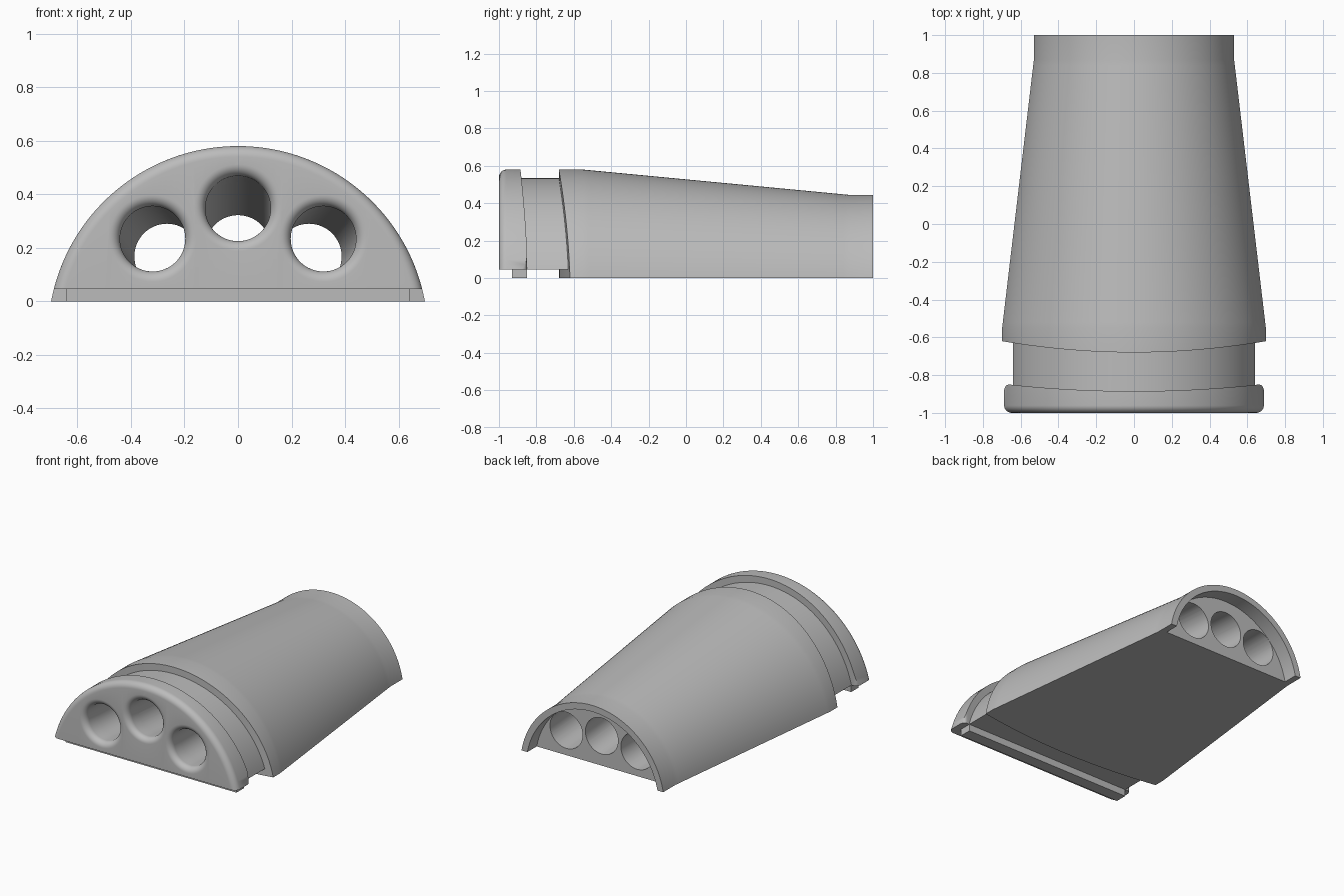
import bpy, bmesh, math
from mathutils import Vector

cube = bpy.data.objects.get("Cube")
if cube:
    bpy.data.objects.remove(cube, do_unlink=True)

grey = bpy.data.materials.new("plain grey")
grey.use_nodes = True
grey.diffuse_color = (0.5, 0.5, 0.5, 1)
grey.node_tree.nodes["Principled BSDF"].inputs["Base Color"].default_value = (0.5, 0.5, 0.5, 1)


def finish(name, bm):
    bmesh.ops.remove_doubles(bm, verts=bm.verts, dist=1e-5)
    bmesh.ops.recalc_face_normals(bm, faces=bm.faces)
    mesh = bpy.data.meshes.new(name)
    bm.to_mesh(mesh)
    bm.free()
    mesh.materials.append(grey)
    ob = bpy.data.objects.new(name, mesh)
    bpy.context.collection.objects.link(ob)
    return ob


def arc(width, height):
    """Radius and centre height of an arch with this half width and height."""
    radius = (width ** 2 + height ** 2) / (2 * height)
    return radius, height - radius


def loft(name, sections, base, segs=72):
    """Arched solid; each section is (y or function of x, radius, centre z)."""
    bm = bmesh.new()
    rows = []
    for y, radius, cz in sections:
        limit = math.acos((base - cz) / radius)
        top, bottom = [], []
        for i in range(segs + 1):
            a = limit * (2 * i / segs - 1)
            x = radius * math.sin(a)
            depth = y(x) if callable(y) else y
            top.append(bm.verts.new((x, depth, cz + radius * math.cos(a))))
            bottom.append(bm.verts.new((x, depth, base)))
        rows.append((top, bottom))
    for (t0, b0), (t1, b1) in zip(rows, rows[1:]):
        for i in range(segs):
            bm.faces.new((t0[i], t0[i + 1], t1[i + 1], t1[i]))
            bm.faces.new((b0[i], b1[i], b1[i + 1], b0[i + 1]))
    for t, b in (rows[0], rows[-1]):
        for i in range(segs):
            if 0 < i < segs - 1:
                bm.faces.new((t[i], b[i], b[i + 1], t[i + 1]))
            elif i == 0:
                bm.faces.new((t[0], b[1], t[1]))
            else:
                bm.faces.new((t[i], b[i], t[i + 1]))
    # Collapse the end columns onto the arch feet
    bmesh.ops.remove_doubles(bm, verts=bm.verts, dist=1e-5)
    bmesh.ops.dissolve_degenerate(bm, edges=bm.edges, dist=1e-6)
    return finish(name, bm)


def cut(ob, *cutters):
    for c in cutters:
        mod = ob.modifiers.new("cut", "BOOLEAN")
        mod.operation, mod.solver, mod.object = "DIFFERENCE", "EXACT", c
    bpy.context.view_layer.update()
    graph = bpy.context.evaluated_depsgraph_get()
    mesh = bpy.data.meshes.new_from_object(ob.evaluated_get(graph))
    ob.modifiers.clear()
    ob.data = mesh


def body_front(x):
    return -0.68 + 0.06 * (x / 0.7) ** 2


def flange_back(x):
    t = min(1, max(0, (abs(x) - 0.66) / 0.025))
    return -0.885 + 0.038 * (x / 0.685) ** 2 - 0.03 * (1 - math.sqrt(1 - t * t))


# Tapered body
wide, narrow = arc(0.698, 0.58), arc(0.53, 0.445)


def blend(y):
    t = (y + 0.55) / 1.42
    return (y, *[a + (b - a) * t for a, b in zip(wide, narrow)])


body = loft("tapered_body", [(body_front, *wide), blend(-0.55), blend(-0.52),
                             blend(0.84), blend(0.87), (1, *narrow)], 0)

# Neck and rounded front flange
R, CZ = wide
UNDER = 0.047
neck = loft("neck", [(lambda x: flange_back(x) - 0.01, R - 0.045, CZ),
                     (lambda x: body_front(x) + 0.01, R - 0.045, CZ)], UNDER)
FILLET = 0.04
rounded = []
for k in range(9):
    a = math.pi / 2 * k / 8
    rounded.append((-1 + FILLET * (1 - math.sin(a)),
                    R - FILLET * (1 - math.cos(a)), CZ))
flange = loft("front_flange", rounded[::-1] + [(flange_back, R, CZ)], UNDER)

# Locating lip under the flange
bm = bmesh.new()
bmesh.ops.create_cube(bm, size=1)
for v in bm.verts:
    v.co = Vector((v.co.x * 1.28, v.co.y * 0.08 - 0.89, (v.co.z + 0.5) * 0.05))
lip = finish("locating_lip", bm)

# Recess at the back, open underneath
recess = loft("recess_cutter", [(0.9, narrow[0] - 0.043, narrow[1]),
                                (1.1, narrow[0] - 0.043, narrow[1])], -0.05)

# Three slanting bores with flared mouths
bm = bmesh.new()
BORE, SIDES = 0.122, 64
profile = [(-1.05, BORE + FILLET)]
for k in range(8, -1, -1):
    a = math.pi / 2 * k / 8
    profile.append((-0.96 - FILLET * math.sin(a), BORE + FILLET * (1 - math.cos(a))))
profile.append((0.92, BORE))
for front, back in (((-0.32, 0.235), (-0.265, 0.168)),
                    ((0, 0.35), (0, 0.2)),
                    ((0.32, 0.235), (0.265, 0.168))):
    rings = []
    for y, r in profile:
        t = (y + 1) / 1.9
        cx, cz = (f + (b - f) * t for f, b in zip(front, back))
        rings.append([bm.verts.new((cx + r * math.cos(math.tau * i / SIDES), y,
                                    cz + r * math.sin(math.tau * i / SIDES)))
                      for i in range(SIDES)])
    for p, q in zip(rings, rings[1:]):
        for i in range(SIDES):
            j = (i + 1) % SIDES
            bm.faces.new((p[i], p[j], q[j], q[i]))
    bm.faces.new(rings[0])
    bm.faces.new(rings[-1])
bores = finish("bore_cutter", bm)

cut(body, recess, bores)
cut(neck, bores)
cut(flange, bores)
for helper in (recess, bores):
    bpy.data.objects.remove(helper, do_unlink=True)

# Smooth curves, crisp edges
for ob in (body, neck, flange):
    bpy.ops.object.select_all(action="DESELECT")
    ob.select_set(True)
    bpy.context.view_layer.objects.active = ob
    bpy.ops.object.shade_smooth_by_angle(angle=math.radians(30))
